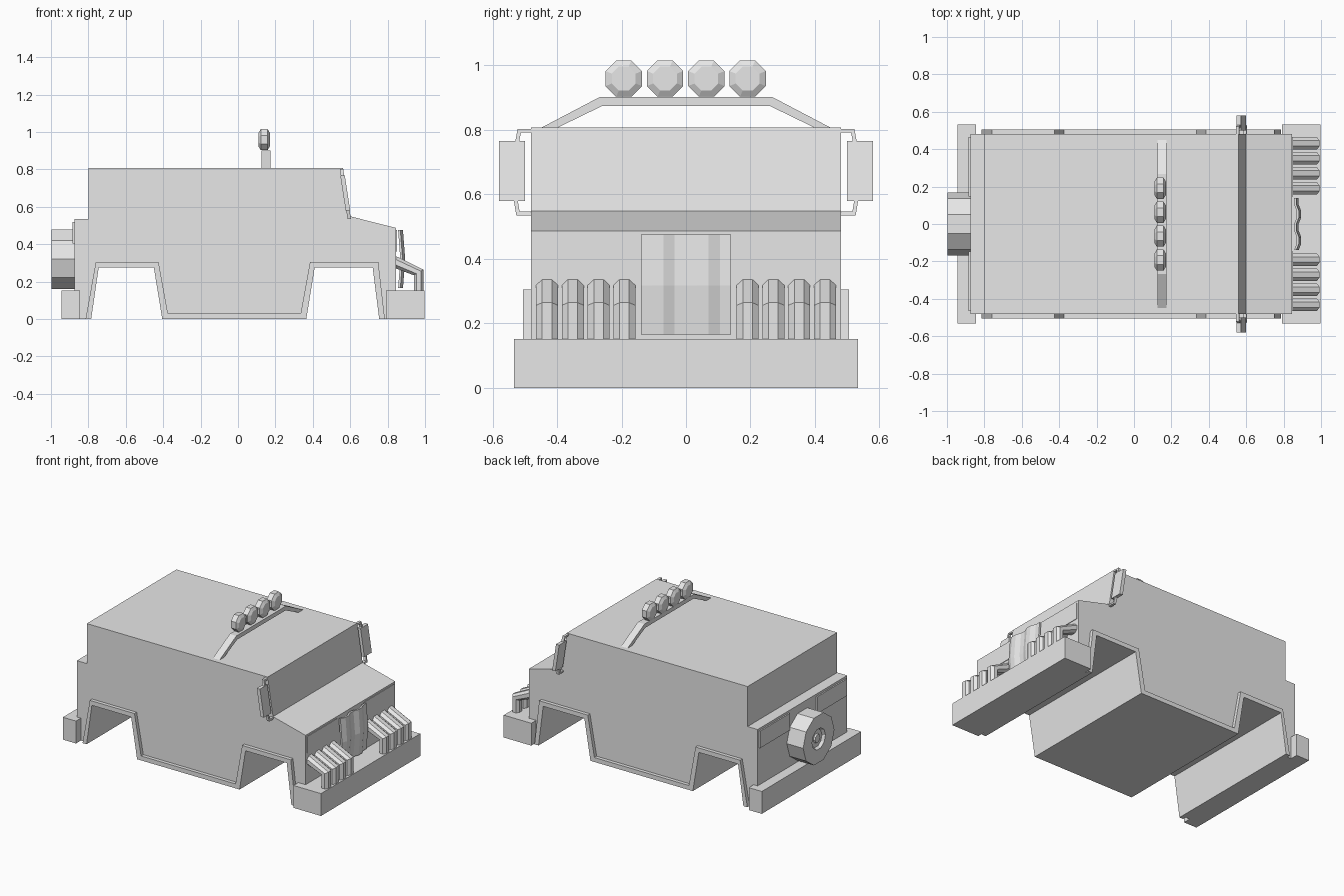
import bpy, bmesh
from math import sin, cos, pi

if "Cube" in bpy.data.objects:
    bpy.data.objects.remove(bpy.data.objects["Cube"])

grey = bpy.data.materials.new("plain grey")
grey.use_nodes = True
grey.diffuse_color = (0.8, 0.8, 0.8, 1)
grey.node_tree.nodes["Principled BSDF"].inputs["Base Color"].default_value = (0.8, 0.8, 0.8, 1)


def loft(name, rings):
    """Skin a list of equal rings and cap both ends."""
    bm = bmesh.new()
    loops = [[bm.verts.new(p) for p in ring] for ring in rings]
    n = len(loops[0])
    for a, b in zip(loops, loops[1:]):
        for i in range(n):
            j = (i + 1) % n
            bm.faces.new((a[i], a[j], b[j], b[i]))
    bm.faces.new(loops[0][::-1])
    bm.faces.new(loops[-1])
    bmesh.ops.recalc_face_normals(bm, faces=bm.faces)
    mesh = bpy.data.meshes.new(name)
    bm.to_mesh(mesh)
    bm.free()
    mesh.materials.append(grey)
    obj = bpy.data.objects.new(name, mesh)
    bpy.context.collection.objects.link(obj)
    return obj


def side_prism(name, profile, y0, y1):
    return loft(name, [[(x, y, z) for x, z in profile] for y in (y0, y1)])


def front_prism(name, profile, x, half, lean=0.0):
    """Extrude a y-z profile along x, optionally leaning with height."""
    return loft(name, [[(x + d + lean * (0.67 - z), y, z) for y, z in profile]
                       for d in (-half, half)])


def box(name, x, y, z):
    return side_prism(name, [(x[0], z[0]), (x[1], z[0]), (x[1], z[1]), (x[0], z[1])], *y)


def turned(name, profile, sides, y, z):
    """Polygonal disc around an x axis; profile holds (x, radius)."""
    angles = [2 * pi * (i + 0.5) / sides + pi / 2 for i in range(sides)]
    return loft(name, [[(x, y + r * cos(a), z + r * sin(a)) for a in angles]
                       for x, r in profile])


# Body with wheel arches cut in its profile
arches = [(0.755, 0), (0.72, 0.275), (0.41, 0.275), (0.365, 0),
          (-0.405, 0), (-0.45, 0.275), (-0.745, 0.275), (-0.785, 0)]
side_prism("body", arches + [(-0.875, 0), (-0.875, 0.535), (-0.8, 0.535), (-0.8, 0.807),
                             (0.56, 0.807), (0.6, 0.549), (0.845, 0.487), (0.845, 0)],
           -0.481, 0.481)

# Arch and sill trim
trim = arches + [(-0.815, 0), (-0.76, 0.305), (-0.425, 0.305), (-0.375, 0.03),
                 (0.335, 0.03), (0.385, 0.305), (0.75, 0.305), (0.785, 0)]
for side, s in (("left", 1), ("right", -1)):
    side_prism(side + "_trim", trim, s * 0.48, s * 0.505)

# Bumpers
box("front_bumper", (0.79, 0.997), (-0.533, 0.533), (0, 0.152))
box("rear_bumper", (-0.943, -0.845), (-0.533, 0.533), (0, 0.152))

for side, s in (("left", 1), ("right", -1)):
    # Lamp panels front and back
    box(side + "_front_panel", (0.844, 0.849), (s * 0.147, s * 0.465), (0.362, 0.475))
    box(side + "_rear_panel", (-0.884, -0.874), (s * 0.147, s * 0.465), (0.405, 0.52))

    # Mirror and its bent bracket, leaning with the windscreen
    outer = [(0.475, 0.803), (0.522, 0.803), (0.548, 0.667), (0.526, 0.534), (0.475, 0.534)]
    inner = [(0.475, 0.546), (0.516, 0.546), (0.536, 0.667), (0.512, 0.791), (0.475, 0.791)]
    front_prism(side + "_mirror_bracket", [(s * y, z) for y, z in outer + inner],
                0.574, 0.009, 0.155)
    front_prism(side + "_mirror", [(s * y, z) for y, z in
                ((0.5, 0.58), (0.58, 0.58), (0.58, 0.766), (0.5, 0.766))],
                0.574, 0.012, 0.155)

    # Bent guard bars: each ring is a centre and a half-width vector in x-z
    section = [(1, 0.015), (0.45, 0.034), (-0.45, 0.034), (-1, 0.015),
               (-1, -0.015), (-0.45, -0.034), (0.45, -0.034), (1, -0.015)]
    path = [(0.845, 0.303, 0, 0.033), (0.966, 0.249, 0.026, 0.015), (0.966, 0.145, 0.026, 0)]
    for k in range(4):
        yc = s * (0.191 + 0.08 * k)
        loft(f"{side}_guard_bar_{k + 1}",
             [[(x + u * dx, yc + v, z + u * dz) for u, v in section] for x, z, dx, dz in path])

# Pleated grille, bulging at mid height
ys = [-0.14 + 0.035 * i for i in range(9)]
rings = []
for z, bulge in ((0.165, 0), (0.317, 0.012), (0.475, 0)):
    edge = [(0.868 + bulge + 0.014 * (i % 4 in (1, 2)), y, z) for i, y in enumerate(ys)]
    rings.append(edge + [(x - 0.012, y, z) for x, y, z in reversed(edge)])
loft("grille", rings)

# Spare wheel with recessed hub
turned("spare_wheel", [(-0.87, 0.168), (-0.998, 0.168), (-0.998, 0.072), (-0.98, 0.06),
                       (-0.98, 0.032), (-0.99, 0.028)], 10, 0, 0.32)

# Roof rack and its lamps
front_prism("roof_rack", [(-0.45, 0.806), (-0.267, 0.902), (0.267, 0.902), (0.45, 0.806),
                          (0.4, 0.806), (0.26, 0.874), (-0.26, 0.874), (-0.4, 0.806)],
            0.15, 0.025)
for k in range(4):
    turned(f"roof_lamp_{k + 1}", [(0.11, 0.04), (0.122, 0.061), (0.158, 0.061), (0.17, 0.04)],
           8, -0.193 + 0.128 * k, 0.959)
